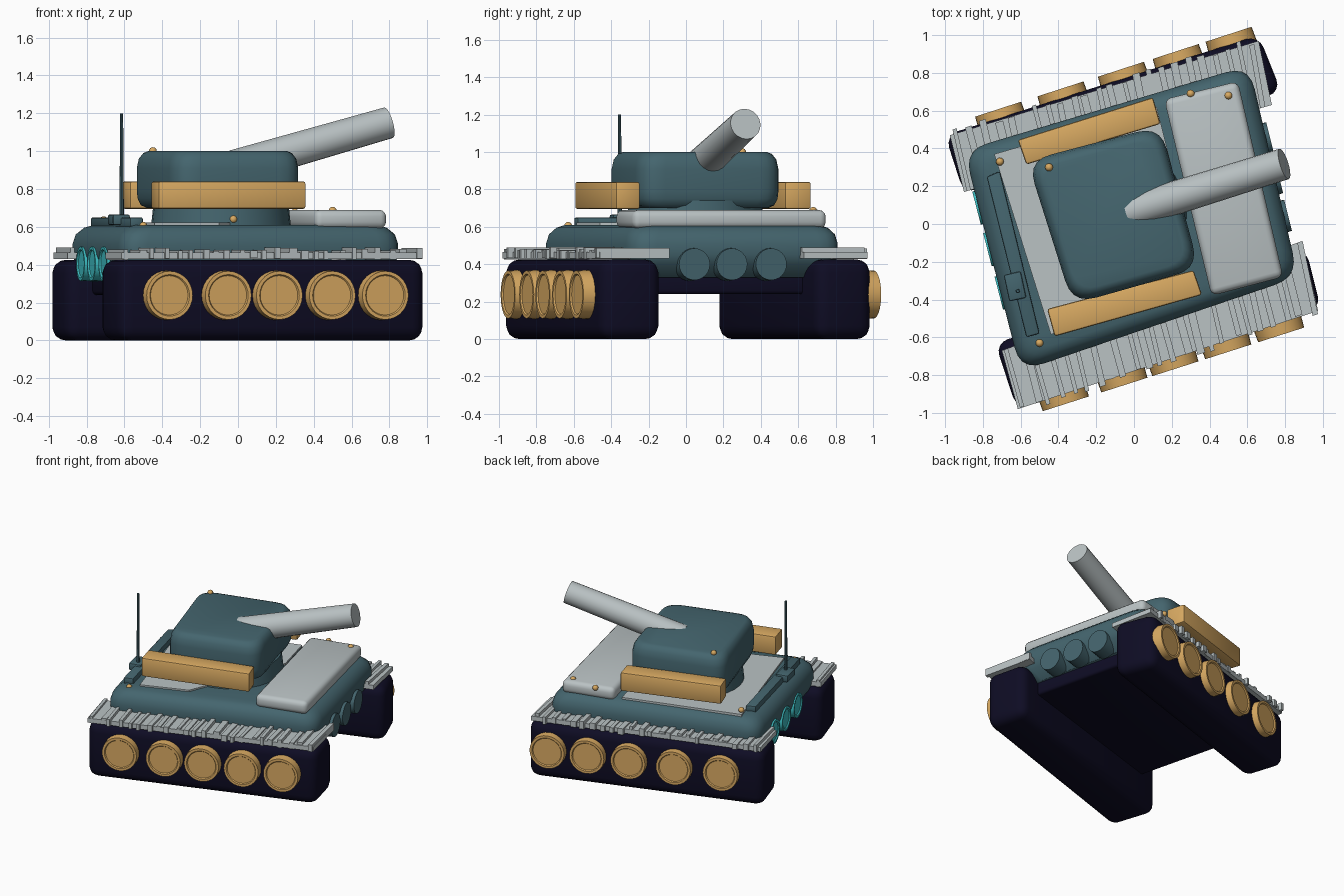
import bpy, bmesh, random
from math import pi, atan2
from mathutils import Vector, Matrix

random.seed(4)
cube = bpy.data.objects.get("Cube")
if cube:
    bpy.data.objects.remove(cube)


def material(name, rgb):
    m = bpy.data.materials.new(name)
    m.use_nodes = True
    m.diffuse_color = (*rgb, 1)
    m.node_tree.nodes["Principled BSDF"].inputs["Base Color"].default_value = (*rgb, 1)
    return m


teal = material("dark teal", (0.058, 0.130, 0.156))
grey = material("light grey", (0.49, 0.54, 0.55))
gold = material("gold", (0.69, 0.40, 0.122))
navy = material("navy black", (0.0044, 0.0037, 0.0176))
cyan = material("cyan", (0.048, 0.515, 0.546))


def finish(name, bm, mat, angle=0.6):
    bmesh.ops.recalc_face_normals(bm, faces=bm.faces)
    me = bpy.data.meshes.new(name)
    bm.to_mesh(me)
    bm.free()
    me.materials.append(mat)
    ob = bpy.data.objects.new(name, me)
    bpy.context.collection.objects.link(ob)
    bpy.ops.object.select_all(action='DESELECT')
    ob.select_set(True)
    bpy.context.view_layer.objects.active = ob
    bpy.ops.object.shade_smooth_by_angle(angle=angle)
    return ob


def add_prism(bm, corners, z0, z1):
    low = [bm.verts.new((x, y, z0)) for x, y in corners]
    high = [bm.verts.new((x, y, z1)) for x, y in corners]
    n = len(corners)
    bm.faces.new(low[::-1])
    bm.faces.new(high)
    for i in range(n):
        j = (i + 1) % n
        bm.faces.new((low[i], low[j], high[j], high[i]))


def slab(name, corners, z0, z1, mat, bevel=0.0, segments=3):
    bm = bmesh.new()
    add_prism(bm, corners, z0, z1)
    if bevel:
        bmesh.ops.bevel(bm, geom=bm.edges[:], offset=bevel, offset_type='OFFSET',
                        segments=segments, profile=0.5, affect='EDGES')
    return finish(name, bm, mat)


def loft(name, corners, radius, levels, mat):
    """Rounded outline stacked through (height, scale) levels."""
    pts = [Vector(c) for c in corners]
    mid = sum(pts, Vector((0, 0))) / len(pts)
    outline = []
    for i, p in enumerate(pts):
        a = p + (pts[i - 1] - p).normalized() * radius
        b = p + (pts[(i + 1) % len(pts)] - p).normalized() * radius
        for k in range(6):
            t = k / 5
            outline.append(a * (1 - t) ** 2 + p * 2 * t * (1 - t) + b * t * t)
    bm = bmesh.new()
    rings = [[bm.verts.new((*(mid + (q - mid) * s), z)) for q in outline] for z, s in levels]
    for r, s in zip(rings, rings[1:]):
        for i in range(len(r)):
            j = (i + 1) % len(r)
            bm.faces.new((r[i], r[j], s[j], s[i]))
    bm.faces.new(rings[0][::-1])
    bm.faces.new(rings[-1])
    return finish(name, bm, mat, 0.7)


def rod(name, a, b, r1, r2, mat, sides=20, rim=0.0):
    """Cylinder from a to b, with an optional recessed face ringed by a rim."""
    a, b = Vector(a), Vector(b)
    d = b - a
    bm = bmesh.new()
    bmesh.ops.create_cone(bm, cap_ends=True, segments=sides, radius1=r1, radius2=r2, depth=d.length)
    if rim:
        top = max(bm.faces, key=lambda f: f.calc_center_median().z)
        bmesh.ops.inset_region(bm, faces=[top], thickness=rim)
        bmesh.ops.inset_region(bm, faces=[top], thickness=0.006, depth=-0.008)
    rot = d.to_track_quat('Z', 'Y').to_matrix().to_4x4()
    bm.transform(Matrix.Translation((a + b) / 2) @ rot)
    return finish(name, bm, mat)


# Tracks and belly
slab("right_track", [(-.735, -.63), (-.62, -.98), (.99, -.45), (.91, -.13)], 0, .425, navy, .07, 4)
slab("left_track", [(-1.0, .47), (-.9, .16), (.78, .70), (.66, 1.0)], 0, .425, navy, .07, 4)
slab("belly", [(-.8, .33), (-.55, -.66), (.75, -.24), (.52, .7)], .24, .36, navy, .02)

# Hull
loft("hull", [(-.90, .39), (-.60, -.78), (.87, -.28), (.61, .84)], .13,
     [(.33, .88), (.40, .98), (.45, 1), (.51, 1), (.56, .98), (.595, .93), (.61, .87)], teal)
slab("deck_plate", [(-.74, .37), (-.44, -.585), (-.1, -.46), (.2, .3), (.12, .62)], .60, .622, grey)


# Track guards with uneven cross slats
def guard(name, back_in, back_out, front_in, front_out):
    bi, bo, fi, fo = map(Vector, (back_in, back_out, front_in, front_out))
    bm = bmesh.new()
    add_prism(bm, [bi, bo, fo, fi], .43, .465)
    count = 24
    for i in range(count):
        t = (i + random.uniform(.1, .5)) / count
        w = random.uniform(.012, .026)
        skew = random.uniform(-.006, .006)
        over = random.uniform(-.01, .03)
        quad = [bi.lerp(fi, t + skew), bo.lerp(fo, t), bo.lerp(fo, t + w), bi.lerp(fi, t + w + skew)]
        out = (bo - bi).normalized() * over
        quad[1] += out
        quad[2] += out
        add_prism(bm, quad, .425 + random.uniform(0, .01), random.uniform(.472, .492))
    finish(name, bm, grey)


guard("right_track_guard", (-.70, -.67), (-.615, -.98), (.89, -.09), (.975, -.46))
guard("left_track_guard", (-.9, .17), (-.975, .47), (.73, .63), (.66, .97))

# Road wheels: position along x, outer line of each track
for side, xs, base, slope, sgn in (
        ("right", (-.37, -.06, .21, .49, .77), -.805, .32, -1),
        ("left", (-.71, -.38, -.06, .23, .51), .81, .325, 1)):
    out = Vector((-slope, 1, 0)).normalized() * sgn
    for i, x in enumerate(xs):
        p = Vector((x, base + slope * x, .238))
        rod(f"{side}_wheel_{i + 1}", p - out * .05, p + out * .03, .132, .128, gold, 28, .018)

# Round lamps on both hull ends
for i, y in enumerate((.04, .24, .45)):
    x = .80 - .232 * y
    rod(f"front_disc_{i + 1}", (x - .08, y - .02, .40), (x + .025, y + .006, .40), .09, .085, teal, 24)
for i, y in enumerate((.09, -.13, -.36)):
    x = -.79 - .262 * y
    rod(f"rear_lamp_{i + 1}", (x + .08, y + .02, .405), (x - .02, y - .006, .405), .095, .09, cyan, 24, .015)

# Deck fittings
slab("front_deck_box", [(.16, .66), (.41, -.38), (.79, -.28), (.55, .755)], .59, .69, grey, .035)
slab("rear_deck_strip", [(-.78, .25), (-.57, -.6), (-.50, -.58), (-.71, .28)], .60, .65, teal, .01, 2)
slab("antenna_base", [(-.69, -.27), (-.66, -.41), (-.57, -.39), (-.60, -.25)], .61, .665, teal, .01, 2)
rod("antenna", (-.615, -.355, .63), (-.615, -.355, 1.2), .012, .008, teal, 8)

# Turret, side boxes and barrel
rod("turret_ring", (-.09, .05, .60), (-.09, .05, .74), .37, .355, teal, 32)
loft("turret", [(-.565, .335), (-.325, -.425), (.345, -.235), (.14, .52)], .13,
     [(.70, .88), (.715, .95), (.75, .99), (.79, 1), (.91, 1), (.96, .975), (.99, .92), (1.0, .86)], teal)
slab("right_side_box", [(-.46, -.45), (-.42, -.595), (.36, -.375), (.315, -.245)], .695, .84, gold, .012, 2)
slab("left_side_box", [(-.615, .445), (-.57, .315), (.14, .53), (.1, .67)], .695, .84, gold, .012, 2)
rod("barrel", (-.02, .065, .915), (.795, .318, 1.15), .092, .084, grey, 20)

# Small round knobs
for i, p in enumerate(((-.71, .33, .635), (-.5, -.63, .605), (.69, -.28, .66), (-.45, .3, 1.0),
                       (.5, .68, .685), (.3, .69, .675), (-.025, -.3, .64))):
    bm = bmesh.new()
    bmesh.ops.create_uvsphere(bm, u_segments=12, v_segments=8, radius=.021)
    bm.transform(Matrix.Translation(p))
    finish(f"knob_{i + 1}", bm, gold, 1.0)
